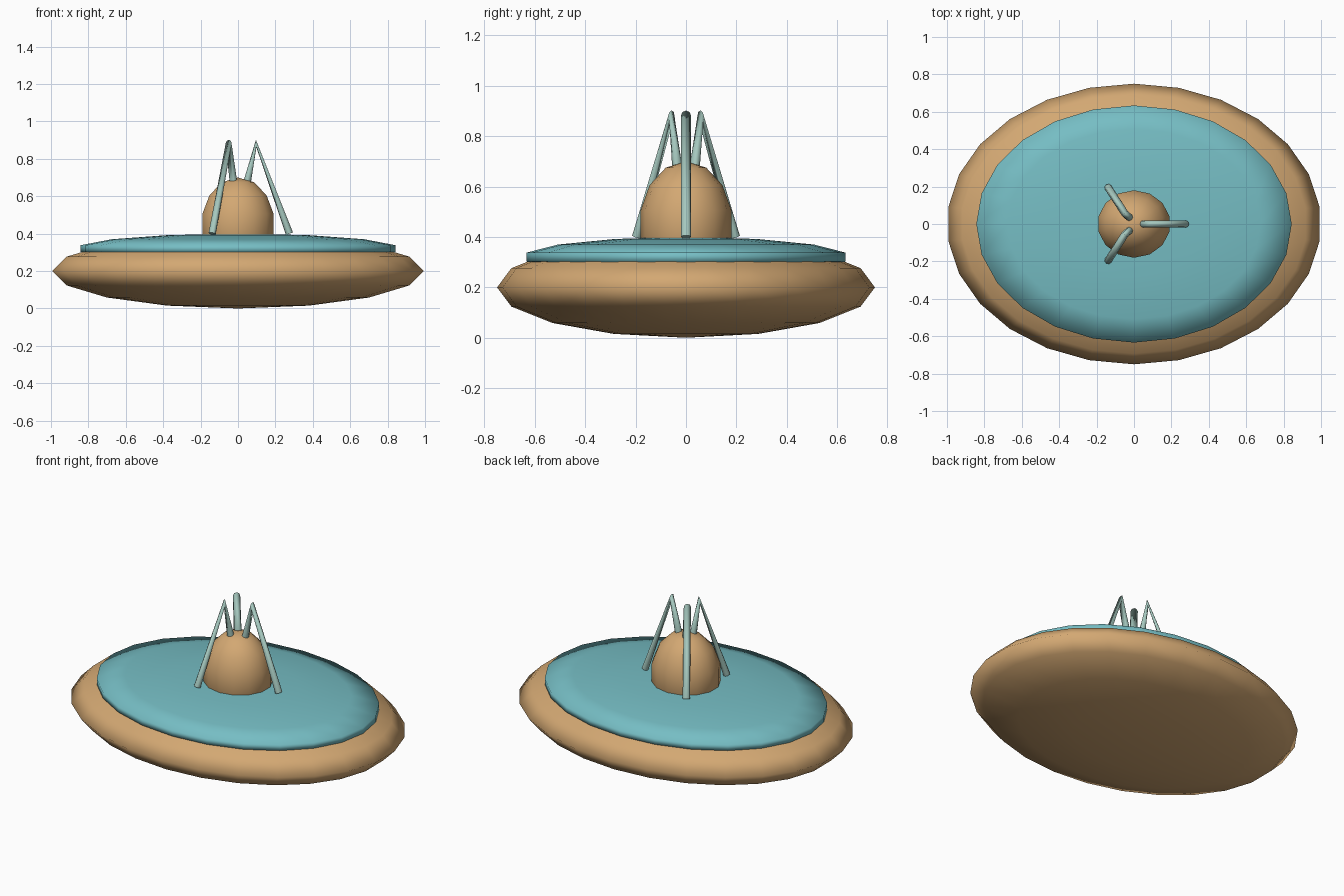
import bpy

default_cube = bpy.data.objects.get("Cube")
if default_cube:
    bpy.data.objects.remove(default_cube, do_unlink=True)


def make_material(name, rgb):
    mat = bpy.data.materials.new(name)
    mat.use_nodes = True
    mat.diffuse_color = (*rgb, 1)
    mat.node_tree.nodes["Principled BSDF"].inputs["Base Color"].default_value = (*rgb, 1)
    return mat


tan = make_material("tan", (0.65, 0.39, 0.17))
teal = make_material("teal", (0.18, 0.51, 0.55))
pale_green = make_material("pale_green", (0.38, 0.58, 0.52))


def ellipsoid(name, segments, rings, height, radii, mat):
    """Smooth squashed sphere centred above the origin."""
    bpy.ops.mesh.primitive_uv_sphere_add(
        segments=segments, ring_count=rings, radius=1, location=(0, 0, height))
    obj = bpy.context.object
    obj.name = name
    obj.scale = radii
    bpy.ops.object.transform_apply(location=False, rotation=False, scale=True)
    bpy.ops.object.shade_smooth()
    obj.data.materials.append(mat)
    return obj


def bent_rod(name, points, radius, mat):
    """Round rod bent sharply at its middle point."""
    curve = bpy.data.curves.new(name, "CURVE")
    curve.dimensions = "3D"
    curve.bevel_depth = radius
    curve.bevel_resolution = 2
    curve.use_fill_caps = True
    spline = curve.splines.new("POLY")
    spline.points.add(len(points) - 1)
    for point, co in zip(spline.points, points):
        point.co = (*co, 1)
    spline.use_smooth = True
    curve.materials.append(mat)
    obj = bpy.data.objects.new(name, curve)
    bpy.context.collection.objects.link(obj)
    return obj


# Hull, upper deck and central dome
ellipsoid("hull", 26, 8, 0.2, (1, 0.75, 0.2), tan)
ellipsoid("upper_deck", 24, 7, 0.32, (0.865, 0.65, 0.08), teal)
ellipsoid("dome", 14, 7, 0.45, (0.2, 0.185, 0.25), tan)

# Three bent antenna struts around the dome
bent_rod("left_strut", [(0.275, 0, 0.4), (0.097, 0, 0.882), (0.05, 0, 0.68)], 0.02, pale_green)
for side, name in ((-1, "front_strut"), (1, "back_strut")):
    bent_rod(name, [(-0.138, 0.195 * side, 0.4), (-0.05, 0.058 * side, 0.882),
                    (-0.025, 0.035 * side, 0.68)], 0.02, pale_green)
